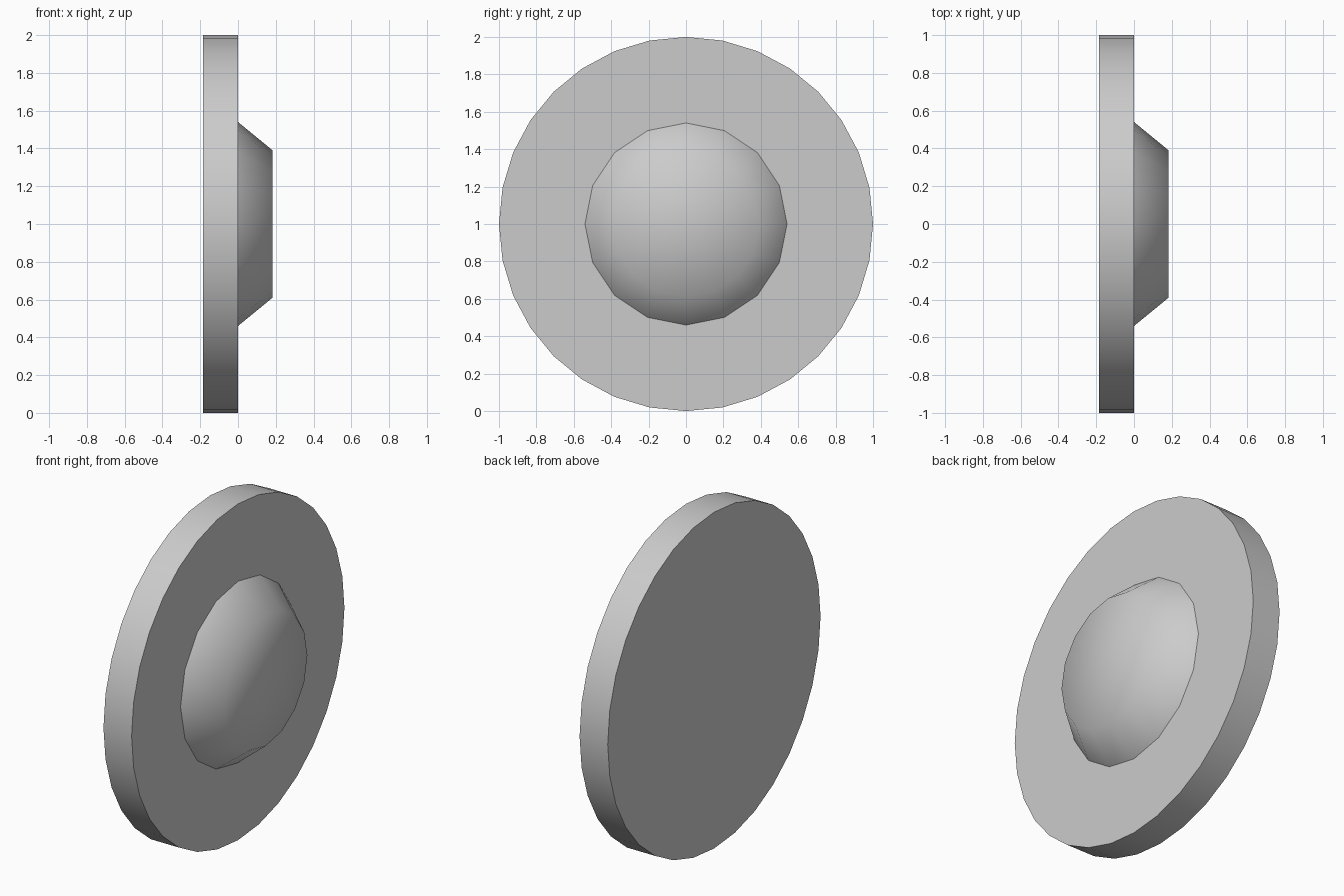
import bpy, bmesh
from math import cos, sin, tau, radians

if "Cube" in bpy.data.objects:
    bpy.data.objects.remove(bpy.data.objects["Cube"])


def turned(name, profile, sides, angle):
    """Turn (x, radius) points around the x axis at z = 1; radius 0 is a pole."""
    bm = bmesh.new()
    rings = []
    for x, r in profile:
        n = sides if r > 0 else 1
        rings.append([bm.verts.new((x, r * cos(tau * i / n), 1 + r * sin(tau * i / n)))
                      for i in range(n)])
    for a, b in zip(rings, rings[1:]):
        for i in range(sides):
            j = (i + 1) % sides
            quad = [a[i % len(a)], a[j % len(a)], b[j % len(b)], b[i % len(b)]]
            bm.faces.new(list(dict.fromkeys(quad)))
    bmesh.ops.recalc_face_normals(bm, faces=bm.faces)
    # Open shells must still face outward, towards +x at the tip
    bm.faces.ensure_lookup_table()
    if bm.faces[-1].normal.x < 0:
        bmesh.ops.reverse_faces(bm, faces=bm.faces)
    mesh = bpy.data.meshes.new(name)
    bm.to_mesh(mesh)
    bm.free()
    obj = bpy.data.objects.new(name, mesh)
    bpy.context.collection.objects.link(obj)
    bpy.ops.object.select_all(action='DESELECT')
    obj.select_set(True)
    bpy.context.view_layer.objects.active = obj
    bpy.ops.object.shade_smooth_by_angle(angle=radians(angle))
    return obj


# Thick round plate with crisp rims
turned("plate", [(-0.185, 0), (-0.185, 1), (0, 1), (0, 0)], 32, 30)

# Softly shaded raised boss on the right face
turned("boss", [(0, 0.54), (0.183, 0.39), (0.183, 0)], 16, 80)
